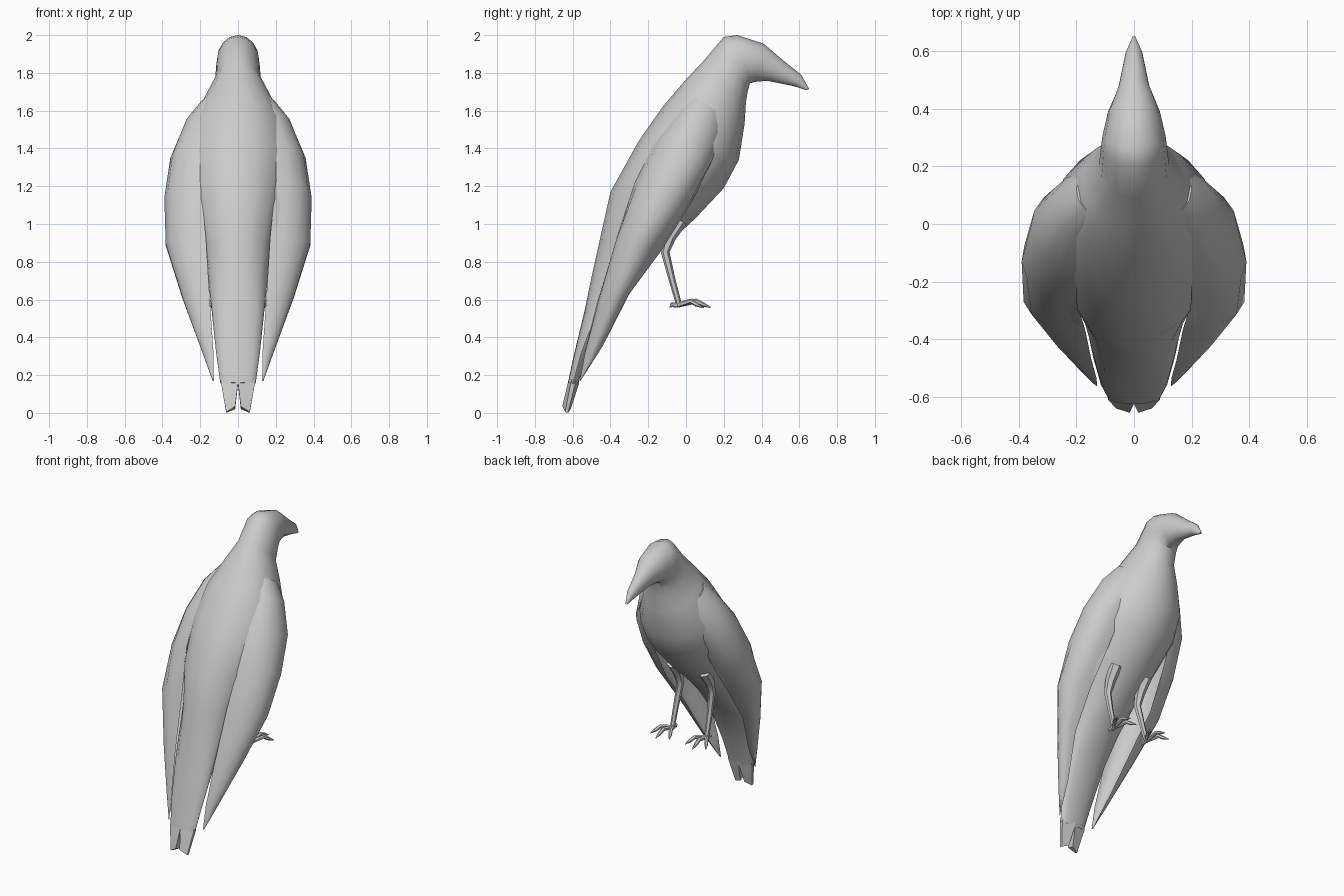
import bpy, bmesh, math
from mathutils import Vector


def loft(name, rings, mirror=False, angle=50):
    """Skin a list of equal-length closed rings, with capped ends."""
    bm = bmesh.new()
    vs = [[bm.verts.new(p) for p in r] for r in rings]
    n = len(rings[0])
    for a, b in zip(vs, vs[1:]):
        for i in range(n):
            j = (i + 1) % n
            bm.faces.new((a[i], a[j], b[j], b[i]))
    bm.faces.new(vs[0])
    bm.faces.new(vs[-1])
    bmesh.ops.remove_doubles(bm, verts=bm.verts, dist=0.0005)
    bmesh.ops.recalc_face_normals(bm, faces=bm.faces)
    me = bpy.data.meshes.new(name)
    bm.to_mesh(me)
    bm.free()
    ob = bpy.data.objects.new(name, me)
    bpy.context.collection.objects.link(ob)
    if mirror:
        ob.modifiers.new("Mirror", 'MIRROR')
    bpy.ops.object.select_all(action='DESELECT')
    ob.select_set(True)
    bpy.context.view_layer.objects.active = ob
    bpy.ops.object.shade_smooth_by_angle(angle=math.radians(angle))
    return ob


def tube(name, path, radii, n=6):
    """Tapered limb along a path, mirrored to the other side."""
    pts = [Vector(p) for p in path]
    rings = []
    for i, p in enumerate(pts):
        d = (pts[min(i + 1, len(pts) - 1)] - pts[max(i - 1, 0)]).normalized()
        u = d.orthogonal().normalized() if abs(d.x) > 0.9 else d.cross(Vector((1, 0, 0))).normalized()
        v = d.cross(u)
        rings.append([p + radii[i] * (u * math.cos(2 * math.pi * k / n) + v * math.sin(2 * math.pi * k / n))
                      for k in range(n)])
    return loft(name, rings, mirror=True)


# Body, head and tail: back (y, z), belly (y, z), half width
body = [
    (0.652, 1.715, 0.640, 1.708, 0.006),
    (0.61, 1.79, 0.57, 1.73, 0.03),
    (0.51, 1.87, 0.43, 1.758, 0.055),
    (0.41, 1.955, 0.37, 1.753, 0.09),
    (0.27, 2.00, 0.338, 1.745, 0.11),
    (0.20, 1.99, 0.326, 1.70, 0.115),
    (0.09, 1.86, 0.317, 1.64, 0.122),
    (0.00, 1.765, 0.31, 1.53, 0.18),
    (-0.12, 1.625, 0.28, 1.34, 0.265),
    (-0.25, 1.44, 0.20, 1.19, 0.285),
    (-0.40, 1.17, 0.05, 1.03, 0.24),
    (-0.46, 0.90, -0.08, 0.91, 0.185),
    (-0.50, 0.72, -0.25, 0.75, 0.16),
    (-0.535, 0.55, -0.39, 0.58, 0.142),
    (-0.595, 0.30, -0.52, 0.32, 0.115),
    (-0.625, 0.16, -0.572, 0.15, 0.093),
]
N = 16
rings = []
for y0, z0, y1, z1, w in body:
    ring = []
    for k in range(N):
        t = 2 * math.pi * k / N
        f = (1 - math.cos(t)) / 2
        ring.append((w * math.sin(t), y0 + (y1 - y0) * f, z0 + (z1 - z0) * f))
    rings.append(ring)
loft("body", rings)

# Forked tail tips
loft("tail_tips", [
    [(0, -0.61, 0.2), (0.085, -0.598, 0.2), (0.085, -0.575, 0.2), (0, -0.56, 0.2)],
    [(0, -0.625, 0.16), (0.09, -0.61, 0.16), (0.09, -0.585, 0.16), (0, -0.568, 0.15)],
    [(0.015, -0.655, 0.035), (0.062, -0.64, 0.005), (0.062, -0.625, 0.0), (0.015, -0.61, 0.02)],
], mirror=True, angle=40)

# Folded wings: belly edge, outermost point and back edge per section
wing = [
    ((0.10, 0.21, 1.55), (0.20, 0.12, 1.63), (0.10, 0.02, 1.68)),
    ((0.14, 0.20, 1.46), (0.282, 0.07, 1.53), (0.15, -0.04, 1.59)),
    ((0.20, 0.13, 1.31), (0.358, -0.01, 1.35), (0.20, -0.17, 1.42)),
    ((0.22, 0.02, 1.10), (0.39, -0.13, 1.14), (0.20, -0.27, 1.22)),
    ((0.24, -0.13, 0.86), (0.383, -0.27, 0.90), (0.17, -0.365, 0.93)),
    ((0.22, -0.30, 0.63), (0.29, -0.39, 0.60), (0.148, -0.47, 0.58)),
    ((0.165, -0.44, 0.355), (0.188, -0.50, 0.32), (0.13, -0.535, 0.32)),
    ((0.134, -0.555, 0.175), (0.134, -0.56, 0.17), (0.128, -0.562, 0.17)),
]
rings = []
for a, b, c in wing:
    a, b, c = Vector(a), Vector(b), Vector(c)
    m, h, out = (a + c) / 2, (a - c) / 2, b - (a + c) / 2
    arc = [k * math.pi / 8 for k in range(9)]
    ring = [m + h * math.cos(t) + out * math.sin(t) for t in arc]
    ring += [m + h * math.cos(t) + out * 0.6 * math.sin(t) for t in arc[-2:0:-1]]
    rings.append(ring)
loft("wings", rings, mirror=True)

# Legs
tube("legs", [(0.12, -0.03, 1.02), (0.12, -0.085, 0.93), (0.12, -0.11, 0.85),
              (0.127, -0.075, 0.71), (0.13, -0.035, 0.565)],
     [0.04, 0.032, 0.023, 0.018, 0.015])

# Toes
for name, dx, dy in (("middle_toe", 0.01, 0.17), ("outer_toe", 0.08, 0.125),
                     ("inner_toe", -0.07, 0.135), ("back_toe", 0.0, -0.045)):
    lift = 0.592 if dy > 0 else 0.57
    tube(name, [(0.13, -0.04, 0.572), (0.13 + dx * 0.55, -0.04 + dy * 0.55, lift),
                (0.13 + dx * 0.75, -0.04 + dy * 0.75, 0.575), (0.13 + dx, -0.04 + dy, 0.558)],
         [0.014, 0.013, 0.012, 0.003])
